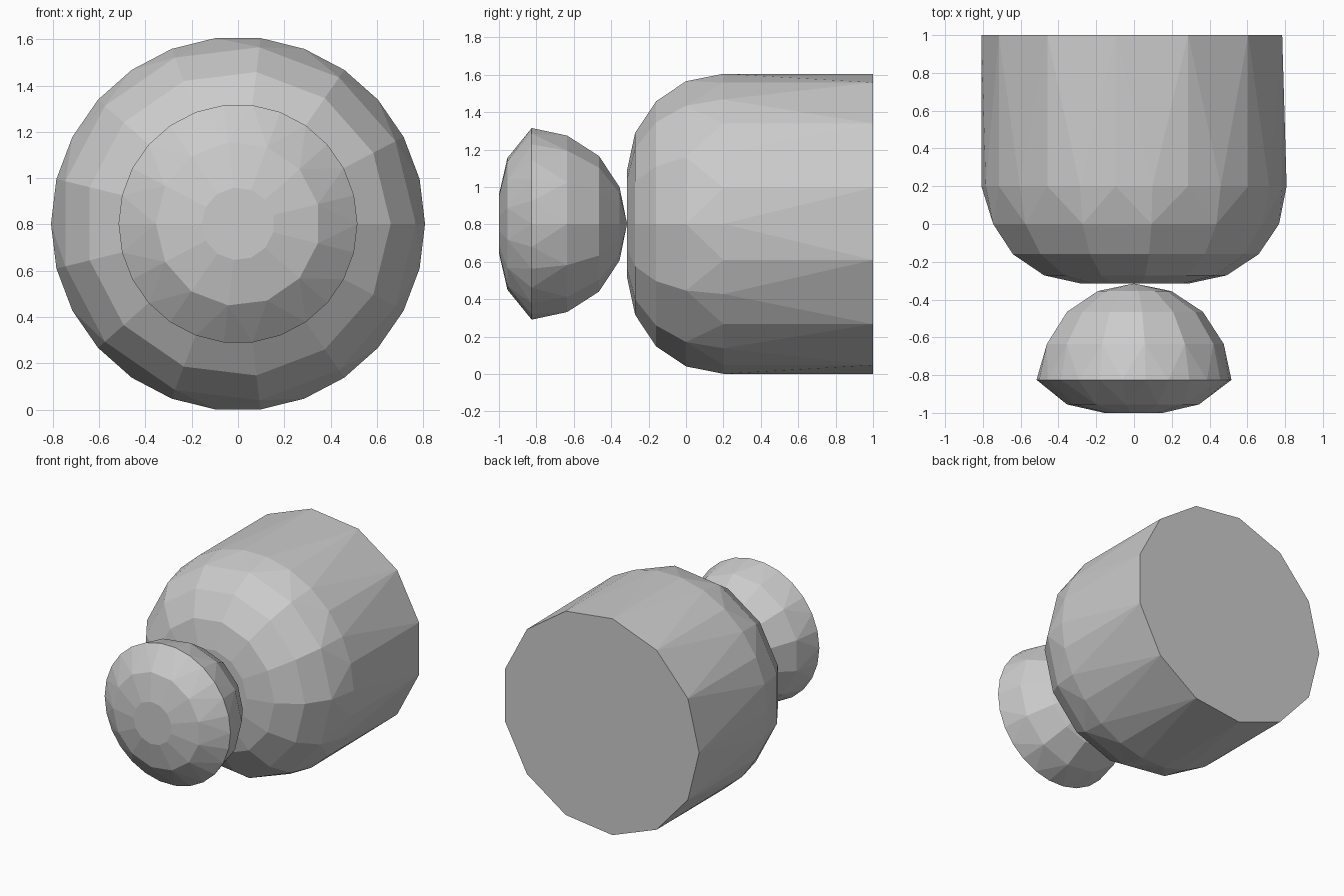
import bpy, bmesh
from math import pi, sin, cos

if "Cube" in bpy.data.objects:
    bpy.data.objects.remove(bpy.data.objects["Cube"])

SIDES = 13
CENTRE_Z = 0.803


def ring(y, radius, start, count=SIDES):
    """Points of a regular polygon around the y axis; start is its first angle."""
    return [(radius * cos(start + 2 * pi * i / count), y,
             CENTRE_Z + radius * sin(start + 2 * pi * i / count)) for i in range(count)]


def convex_part(name, points):
    """Faceted solid skinned over stacked rings."""
    bm = bmesh.new()
    for p in points:
        bm.verts.new(p)
    bmesh.ops.convex_hull(bm, input=bm.verts[:])
    # merge the coplanar triangles into clean flat facets
    bmesh.ops.dissolve_limit(bm, angle_limit=0.002, verts=bm.verts[:], edges=bm.edges[:])
    bmesh.ops.recalc_face_normals(bm, faces=bm.faces[:])
    mesh = bpy.data.meshes.new(name)
    bm.to_mesh(mesh)
    bm.free()
    obj = bpy.data.objects.new(name, mesh)
    bpy.context.collection.objects.link(obj)
    return obj


# Barrel body: 13-sided back, 26-sided shoulder, 13-sided rounded front
body = ring(1.0, 0.808, pi) + ring(0.2, 0.808, 0, 2 * SIDES)
for y, r in [(0.0, 0.768), (-0.16, 0.66), (-0.272, 0.49), (-0.315, 0.29)]:
    body += ring(y, r, 0)
convex_part("body", body)

# Knob: shallow front cap, 26-sided rim, domed back ending in a point
knob = ring(-0.825, 0.516, 0, 2 * SIDES)
for y, r in [(-1.0, 0.157), (-0.955, 0.355)]:
    knob += ring(y, r, pi)
for y, r in [(-0.635, 0.475), (-0.465, 0.365), (-0.355, 0.197)]:
    knob += ring(y, r, 0)
knob.append((0, -0.315, CENTRE_Z))
convex_part("knob", knob)
